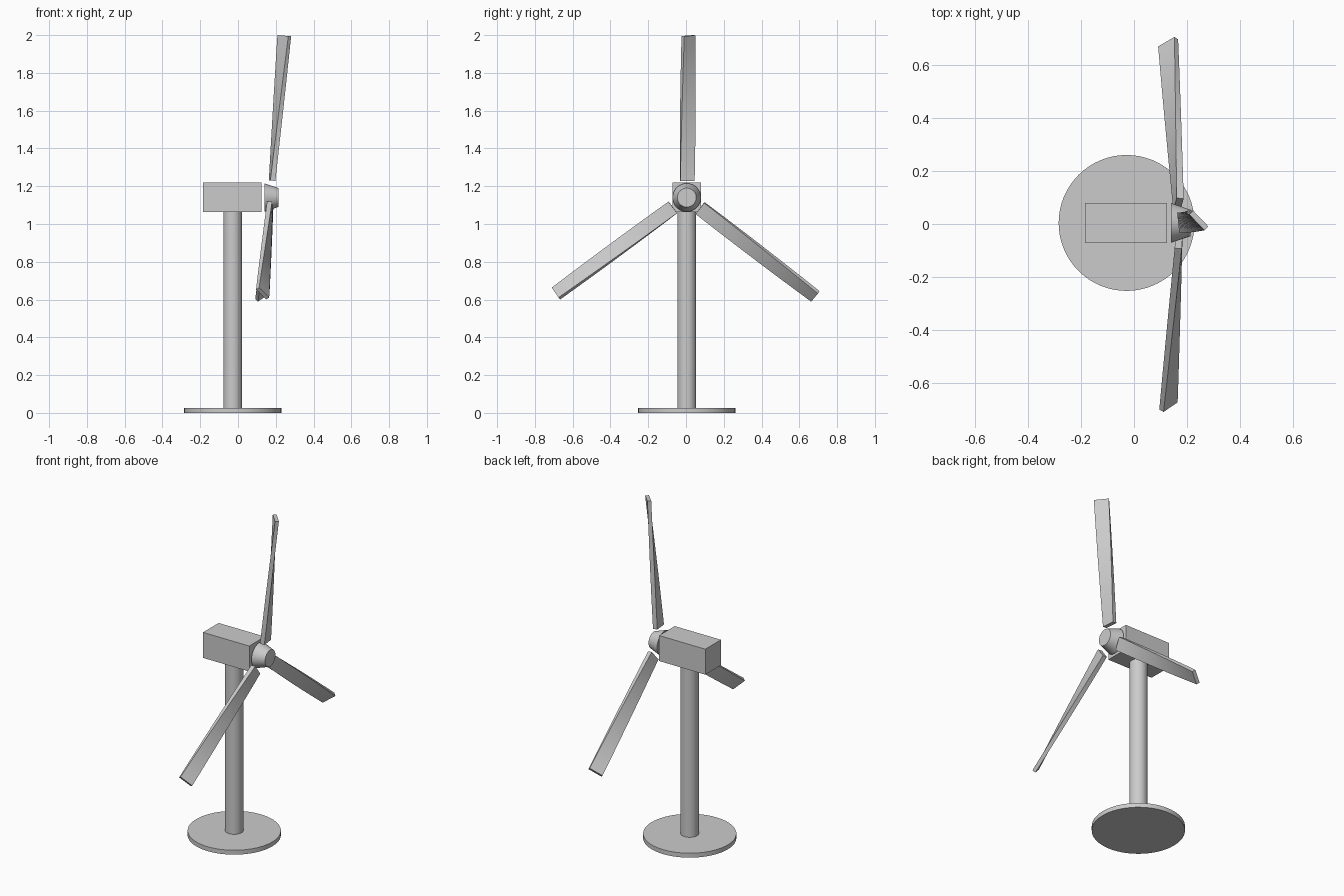
import bpy, bmesh
from math import radians, sin, cos
from mathutils import Matrix, Vector

if "Cube" in bpy.data.objects:
    bpy.data.objects.remove(bpy.data.objects["Cube"])

CX, CY, HUB_Z = -0.028, 0.004, 1.14


def smooth(ob, angle=35):
    bpy.ops.object.select_all(action='DESELECT')
    ob.select_set(True)
    bpy.context.view_layer.objects.active = ob
    bpy.ops.object.shade_smooth_by_angle(angle=radians(angle))


def cylinder(name, radius, z0, z1):
    bpy.ops.mesh.primitive_cylinder_add(vertices=64, radius=radius, depth=z1 - z0,
                                        location=(CX, CY, (z0 + z1) / 2))
    ob = bpy.context.object
    ob.name = name
    smooth(ob)


# Base plate and tower
cylinder("base_plate", 0.257, 0.0, 0.027)
cylinder("tower", 0.05, 0.027, 1.064)

# Nacelle box
bpy.ops.mesh.primitive_cube_add(size=1, location=(-0.03, CY, 1.141))
nacelle = bpy.context.object
nacelle.name = "nacelle"
nacelle.scale = (0.311, 0.15, 0.155)

# Tapered hub, narrow end facing +x
bpy.ops.mesh.primitive_cone_add(vertices=48, radius1=0.075, radius2=0.05, depth=0.074,
                                location=(0.177, CY, HUB_Z), rotation=(0, radians(90), 0))
hub = bpy.context.object
hub.name = "hub"
smooth(hub)


# Twisted blade: rectangular section swept outward, turning from root to tip
def blade(name, spin):
    bm = bmesh.new()
    steps, rings = 16, []
    for i in range(steps + 1):
        t = i / steps
        r = 0.09 + 0.77 * t
        a = radians(6 + 38 * t)
        chord = 0.076 + 0.007 * t
        thick = 0.027 - 0.006 * t
        mid = Vector((0, 0.0025 + 0.007 * t, r))
        along = Vector((-sin(a), cos(a), 0)) * chord / 2
        across = Vector((cos(a), sin(a), 0)) * thick / 2
        rings.append([bm.verts.new(mid + along * u + across * v)
                      for u, v in ((-1, 1), (1, 1), (1, -1), (-1, -1))])
    for lo, hi in zip(rings, rings[1:]):
        for k in range(4):
            n = (k + 1) % 4
            bm.faces.new((lo[k], lo[n], hi[n], hi[k]))
    bm.faces.new(rings[0])
    bm.faces.new(rings[-1])
    bmesh.ops.recalc_face_normals(bm, faces=bm.faces)
    # Spin about the rotor axis, then tilt the rotor slightly forward
    bm.transform(Matrix.Translation((0.173, CY, HUB_Z))
                 @ Matrix.Rotation(radians(4.8), 4, 'Y')
                 @ Matrix.Rotation(radians(spin), 4, 'X'))
    me = bpy.data.meshes.new(name)
    bm.to_mesh(me)
    bm.free()
    ob = bpy.data.objects.new(name, me)
    bpy.context.collection.objects.link(ob)
    smooth(ob)


for name, spin in (("blade_top", 0), ("blade_left", 127), ("blade_right", -127)):
    blade(name, spin)
